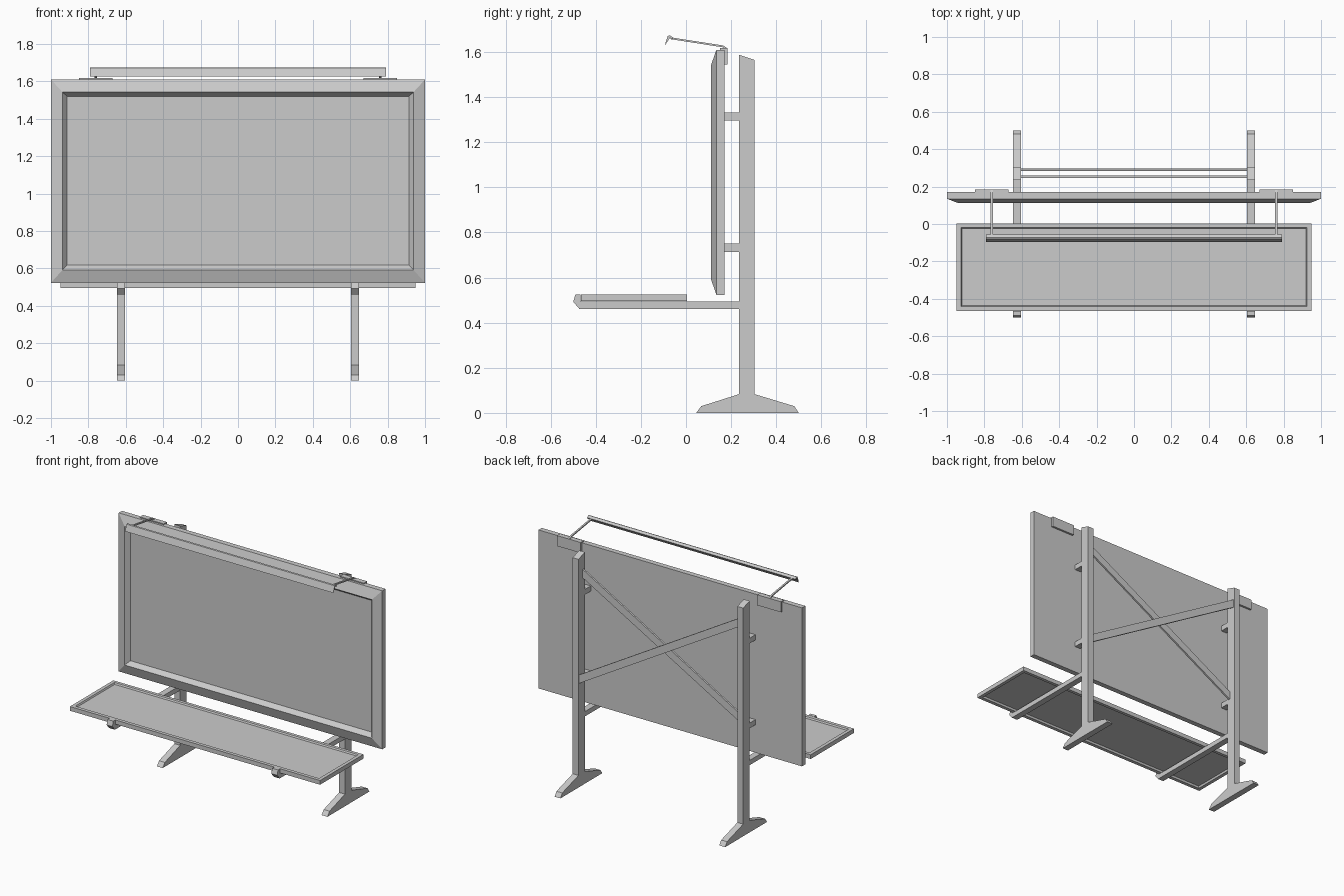
import bpy
import bmesh
from mathutils import Vector

cube = bpy.data.objects.get("Cube")
if cube:
    bpy.data.objects.remove(cube, do_unlink=True)

GREY = (0.6, 0.6, 0.6, 1.0)
grey = bpy.data.materials.new("light_grey")
grey.use_nodes = True
grey.diffuse_color = GREY
grey.node_tree.nodes["Principled BSDF"].inputs["Base Color"].default_value = GREY


def finish(name, bm):
    bmesh.ops.recalc_face_normals(bm, faces=bm.faces)
    mesh = bpy.data.meshes.new(name)
    bm.to_mesh(mesh)
    bm.free()
    mesh.materials.append(grey)
    obj = bpy.data.objects.new(name, mesh)
    bpy.context.scene.collection.objects.link(obj)
    return obj


def loft(name, loops):
    """Join matching loops of points and cap both ends."""
    bm = bmesh.new()
    rings = [[bm.verts.new(p) for p in loop] for loop in loops]
    for a, b in zip(rings, rings[1:]):
        for i in range(len(a)):
            j = (i + 1) % len(a)
            bm.faces.new((a[i], a[j], b[j], b[i]))
    bm.faces.new(rings[0])
    bm.faces.new(rings[-1])
    return finish(name, bm)


def prism(name, profile, x0, x1):
    """Extrude a (y, z) outline from x0 to x1."""
    return loft(name, [[(x, y, z) for y, z in profile] for x in (x0, x1)])


def box(name, x0, x1, y0, y1, z0, z1):
    return prism(name, [(y0, z0), (y1, z0), (y1, z1), (y0, z1)], x0, x1)


def rect(half, a0, a1):
    return [(-half, a0), (half, a0), (half, a1), (-half, a1)]


# Display board: flat back, bevelled frame, sunken panel
board = [(1.0, 0.523, 1.61, 0.171), (1.0, 0.523, 1.61, 0.135),
         (0.938, 0.592, 1.542, 0.111), (0.914, 0.617, 1.52, 0.14)]
loft("display_board", [[(x, y, z) for x, z in rect(h, z0, z1)]
                       for h, z0, z1, y in board])

# Shelf tray: raised rim above, hollow below
tray = [(0.92, -0.437, -0.023, 0.509), (0.925, -0.442, -0.018, 0.496),
        (0.949, -0.466, 0.004, 0.496), (0.949, -0.466, 0.004, 0.525),
        (0.925, -0.442, -0.018, 0.525), (0.92, -0.437, -0.023, 0.515)]
loft("shelf_tray", [[(x, y, z) for x, y in rect(h, y0, y1)]
                    for h, y0, y1, z in tray])

# Outlines shared by both sides
FOOT = [(0.045, 0), (0.5, 0), (0.48, 0.03), (0.304, 0.083),
        (0.235, 0.083), (0.068, 0.03)]
POST = [(0.235, 0.083), (0.304, 0.083), (0.304, 0.565 + 1), (0.235, 1.588)]
ARM = [(0.235, 0.461), (0.235, 0.494), (-0.467, 0.494), (-0.467, 0.526),
       (-0.49, 0.526), (-0.5, 0.493), (-0.473, 0.461)]
LAMP_ARM = [(-0.068, 1.657), (-0.068, 1.665), (0.165, 1.629), (0.181, 1.618),
            (0.181, 1.59), (0.173, 1.59), (0.173, 1.615), (0.163, 1.621)]
CLIP = [(0.15, 1.61), (0.171, 1.61), (0.171, 1.545), (0.185, 1.545),
        (0.185, 1.617), (0.15, 1.617)]

for side, s in (("left", 1), ("right", -1)):
    inner, outer = s * 0.603, s * 0.647
    prism(side + "_foot", FOOT, inner, outer)
    prism(side + "_post", POST, inner, outer)
    prism(side + "_shelf_arm", ARM, inner, outer)
    for level, z in (("lower", 0.732), ("upper", 1.314)):
        box(f"{side}_{level}_board_mount", inner, outer, 0.17, 0.236,
            z - 0.018, z + 0.018)
    prism(side + "_lamp_arm", LAMP_ARM, s * 0.755, s * 0.767)
    prism(side + "_lamp_clip", CLIP, s * 0.67, s * 0.85)


# Crossed flat braces between the posts
def brace(name, y0, y1, z_left, z_right, half=0.029):
    loft(name, [[(0.604, y, z_left - half), (0.604, y, z_left + half),
                 (-0.604, y, z_right + half), (-0.604, y, z_right - half)]
                for y in (y0, y1)])


brace("rear_cross_brace", 0.284, 0.297, 0.74, 1.45)
brace("front_cross_brace", 0.245, 0.258, 1.45, 0.77)

# Lamp strip: angled shade over the board
SHADE = [(-0.095, 1.627), (-0.081, 1.671), (-0.072, 1.674), (-0.056, 1.664),
         (-0.058, 1.657), (-0.072, 1.662)]
prism("lamp_shade", SHADE, -0.79, 0.79)
